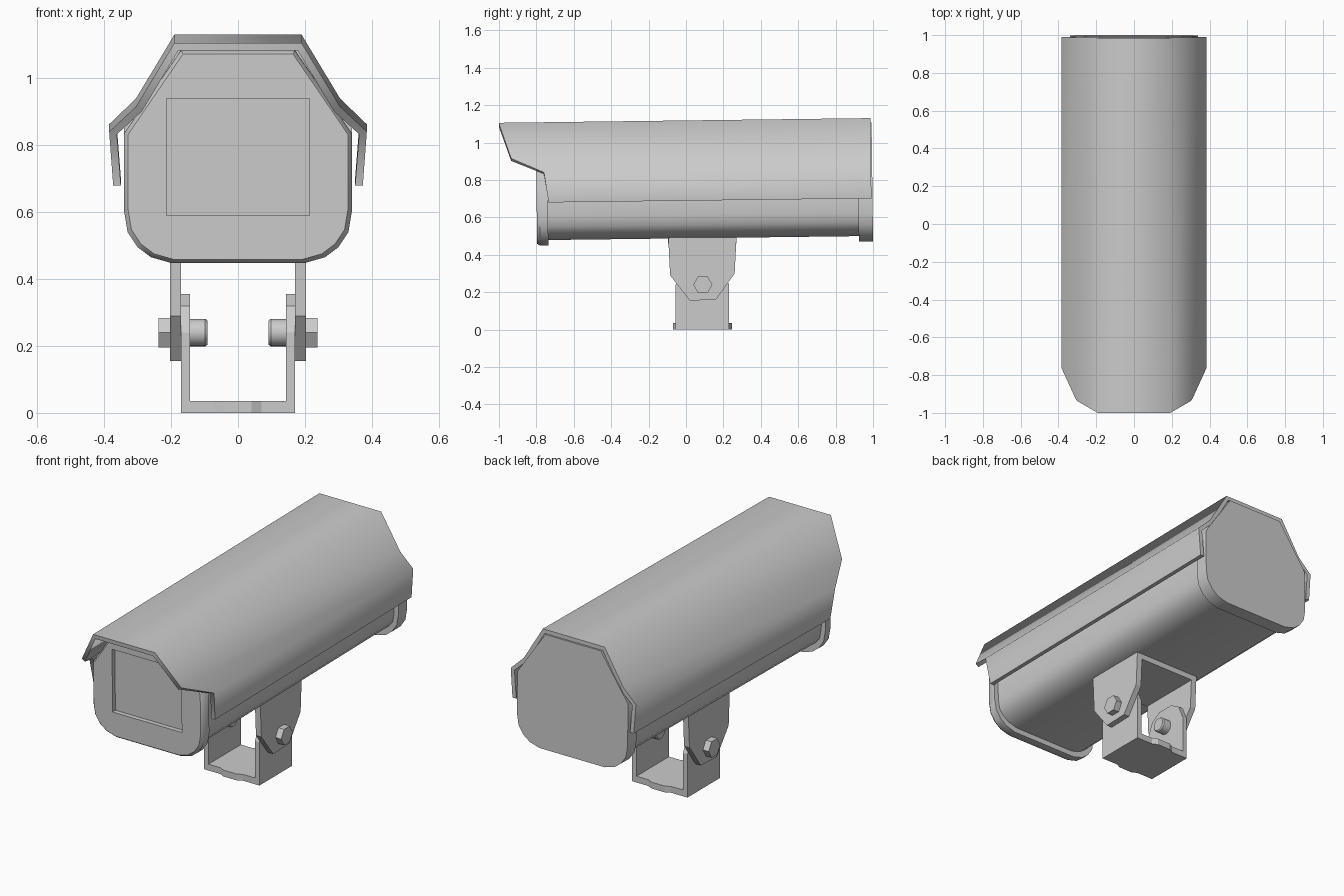
import bpy, bmesh, math
from mathutils import Matrix

if "Cube" in bpy.data.objects:
    bpy.data.objects.remove(bpy.data.objects["Cube"])

TILT = Matrix.Rotation(0.0126, 4, 'X')   # housing leans slightly upward to the rear


def finish(name, bm, angle, tilt=False):
    bmesh.ops.recalc_face_normals(bm, faces=bm.faces)
    if tilt:
        bm.transform(TILT)
    me = bpy.data.meshes.new(name)
    bm.to_mesh(me)
    bm.free()
    ob = bpy.data.objects.new(name, me)
    bpy.context.collection.objects.link(ob)
    smooth(ob, angle)
    return ob


def smooth(ob, angle):
    bpy.ops.object.select_all(action='DESELECT')
    ob.select_set(True)
    bpy.context.view_layer.objects.active = ob
    bpy.ops.object.shade_smooth_by_angle(angle=math.radians(angle))


def loft(name, rings, angle=30, tilt=False):
    """Join equal-length rings of points and cap both ends."""
    bm = bmesh.new()
    vs = [[bm.verts.new(p) for p in r] for r in rings]
    n = len(vs[0])
    for a, b in zip(vs, vs[1:]):
        for i in range(n):
            bm.faces.new((a[i], a[(i + 1) % n], b[(i + 1) % n], b[i]))
    bm.faces.new(vs[0])
    bm.faces.new(vs[-1])
    return finish(name, bm, angle, tilt)


def plate_x(name, pts, x0, x1):
    """Plate with a (y, z) outline, thick along x."""
    return loft(name, [[(x, y, z) for y, z in pts] for x in (x0, x1)], 20)


def section(half, y, s=1.0, cz=0.77):
    """Symmetric (x, z) outline at depth y."""
    full = half + [(-x, z) for x, z in reversed(half)]
    return [(x * s, y, cz + (z - cz) * s) for x, z in full]


# Housing body and end caps
body = [(.16, 1.07), (.27, .91), (.315, .84), (.315, .615), (.305, .56),
        (.28, .53), (.245, .505), (.19, .488)]
cap = [(.17, 1.094), (.288, .922), (.34, .845), (.34, .61), (.33, .55),
       (.30, .505), (.26, .475), (.2, .458)]
loft("housing_body", [section(body, -.75), section(body, .95)], 40, True)
loft("rear_cap", [section(cap, .93), section(cap, 1.006)], 40, True)
front = loft("front_cap", [section(cap, -.73), section(cap, -.775),
                           section(cap, -.79, .965)], 40, True)

# Window recess in the front cap
win = [(.213, .95), (.213, .60)]
cutter = loft("window_cutter", [section(win, -.9), section(win, -.765)], 30, True)
cutter.hide_render = True
mod = front.modifiers.new("window", 'BOOLEAN')
mod.object = cutter
mod.operation = 'DIFFERENCE'
mod.solver = 'EXACT'
bpy.context.view_layer.objects.active = front
bpy.ops.object.modifier_apply(modifier="window")
bpy.data.objects.remove(cutter)
smooth(front, 40)

# Sunshield hood: folded sheet with a stepped front edge
outer = [(.19, 1.118), (.305, .927), (.385, .85), (.373, .689)]
inner = [(.178, 1.096), (.287, .913), (.362, .842), (.35, .689)]
front_y = [-.987, -.923, -.749, -.726]
bm = bmesh.new()


def sheet_line(pts, rear):
    right = [(x, 1.0 if rear else y, z) for (x, z), y in zip(pts, front_y)]
    full = [(-x, y, z) for x, y, z in reversed(right)] + right
    return [bm.verts.new(p) for p in full]


lines = [sheet_line(p, r) for p, r in
         ((outer, False), (outer, True), (inner, True), (inner, False))]
for a, b in zip(lines, lines[1:] + lines[:1]):
    for i in range(7):
        bm.faces.new((a[i], a[i + 1], b[i + 1], b[i]))
for i in (0, 7):
    bm.faces.new([l[i] for l in lines])
finish("sunshield_hood", bm, 65, True)

# Upper bracket: top plate with two tapered ears
ear = [(-.095, .492), (-.085, .29), (.02, .155), (.16, .16), (.26, .30), (.27, .492)]
plate_x("upper_bracket_top", [(-.095, .46), (.27, .46), (.27, .492), (-.095, .492)],
        -.171, .171)

# Lower bracket: base plate with bulged edges and two arms
base = [(-.17, -.055), (-.07, -.055), (-.04, -.07), (.04, -.07), (.07, -.055), (.17, -.055)]
base += [(x, .175 - y) for x, y in reversed(base)]
loft("base_plate", [[(x, y, z) for x, y in base] for z in (0, .035)], 20)
arm = [(-.055, .035), (-.055, .24), (-.02, .32), (.04, .355),
       (.135, .355), (.195, .32), (.23, .24), (.23, .035)]


def ring(x, r, n):
    return [(x, .09 + r * math.cos(2 * math.pi * i / n),
             .24 + r * math.sin(2 * math.pi * i / n)) for i in range(n)]


for s, side in ((-1, "left"), (1, "right")):
    plate_x("upper_bracket_ear_" + side, ear, s * .17, s * .203)
    plate_x("lower_bracket_arm_" + side, arm, s * .143, s * .17)
    loft("bolt_head_" + side, [ring(s * .2, .051, 6), ring(s * .238, .051, 6)])
    loft("bolt_end_" + side, [ring(s * .18, .041, 16), ring(s * .098, .041, 16),
                              ring(s * .091, .036, 16)])
